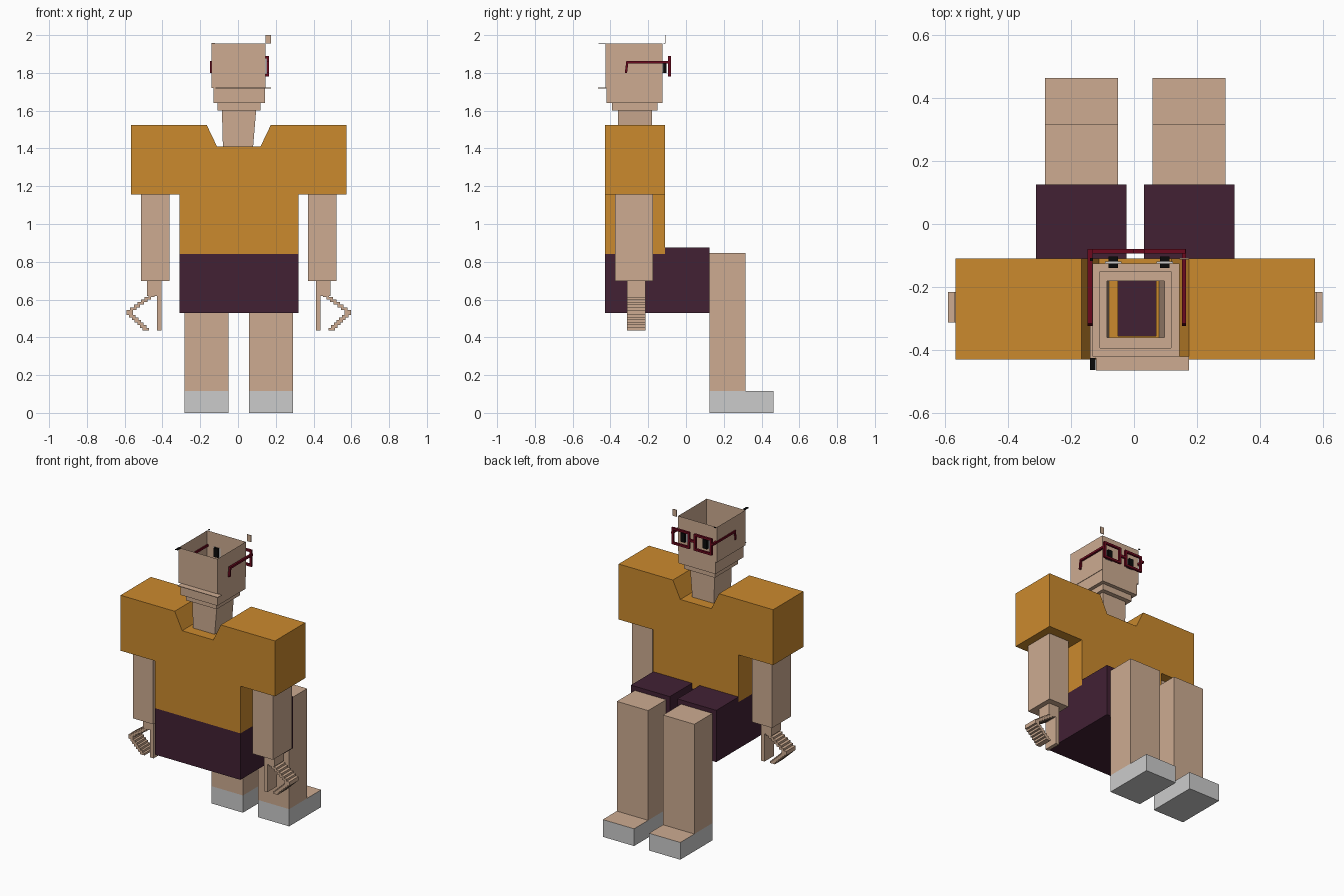
import bpy
import bmesh

cube = bpy.data.objects.get("Cube")
if cube:
    bpy.data.objects.remove(cube, do_unlink=True)


def material(name, color):
    m = bpy.data.materials.new(name)
    m.use_nodes = True
    m.diffuse_color = (*color, 1)
    m.node_tree.nodes["Principled BSDF"].inputs["Base Color"].default_value = (*color, 1)
    return m


SKIN = material("skin", (0.61, 0.41, 0.285))
ORANGE = material("orange_cloth", (0.60, 0.255, 0.027))
PURPLE = material("plum_cloth", (0.054, 0.015, 0.034))
GREY = material("light_grey", (0.60, 0.60, 0.60))
RED = material("dark_red", (0.15, 0.003, 0.013))
BLACK = material("black", (0.003, 0.003, 0.003))


def finish(name, bm, *mats):
    bmesh.ops.recalc_face_normals(bm, faces=bm.faces)
    mesh = bpy.data.meshes.new(name)
    bm.to_mesh(mesh)
    bm.free()
    for m in mats:
        mesh.materials.append(m)
    ob = bpy.data.objects.new(name, mesh)
    bpy.context.collection.objects.link(ob)
    return ob


def add_box(bm, x, y, z):
    """Add a box given its (min, max) range on each axis."""
    for v in bmesh.ops.create_cube(bm, size=1)["verts"]:
        v.co = [a + (b - a) * (c + 0.5) for (a, b), c in zip((x, y, z), v.co)]


def boxes(name, mats, *ranges):
    bm = bmesh.new()
    for r in ranges:
        add_box(bm, *r)
    return finish(name, bm, *mats)


MID = 0.004  # the body's centre line


def span(side, a, b):
    """Range from distance a to b off the centre line, on one side."""
    return tuple(sorted((MID + side * a, MID + side * b)))


# Shirt: one T-shaped outline with a V neck, extruded front to back
half = [(0.115, 1.41), (0.17, 1.525), (0.57, 1.525), (0.57, 1.155),
        (0.315, 1.155), (0.315, 0.84)]
outline = [(MID + x, z) for x, z in half] + [(MID - x, z) for x, z in reversed(half)]
bm = bmesh.new()
face = bm.faces.new([bm.verts.new((x, -0.43, z)) for x, z in outline])
front = bmesh.ops.extrude_face_region(bm, geom=[face])["geom"]
for v in front:
    if isinstance(v, bmesh.types.BMVert):
        v.co.y = -0.11
shirt = finish("shirt", bm, ORANGE)

# Opening below the hollow neck
cutter = boxes("neck_cutter", [ORANGE], ((-0.05, 0.07), (-0.355, -0.18), (0.8, 1.5)))
cutter.hide_render = True
cut = shirt.modifiers.new("neck_hole", "BOOLEAN")
cut.operation = "DIFFERENCE"
cut.object = cutter
bpy.context.view_layer.objects.active = shirt
bpy.ops.object.modifier_apply(modifier=cut.name)
bpy.data.objects.remove(cutter, do_unlink=True)

# Head and neck: an open stepped shell
rings = [(-0.14, 0.145, -0.425, -0.125, 1.955), (-0.14, 0.145, -0.425, -0.125, 1.72),
         (-0.13, 0.142, -0.42, -0.125, 1.72), (-0.13, 0.142, -0.42, -0.125, 1.64),
         (-0.108, 0.118, -0.393, -0.15, 1.64), (-0.108, 0.118, -0.393, -0.15, 1.60),
         (-0.085, 0.096, -0.36, -0.18, 1.60), (-0.08, 0.08, -0.36, -0.18, 1.41)]
bm = bmesh.new()
previous = None
for x0, x1, y0, y1, z in rings:
    ring = [bm.verts.new(p) for p in ((x0, y0, z), (x1, y0, z), (x1, y1, z), (x0, y1, z))]
    if previous:
        for i in range(4):
            j = (i + 1) % 4
            bm.faces.new((previous[i], previous[j], ring[j], ring[i]))
    previous = ring
finish("head_and_neck", bm, SKIN)

# Small flat tabs around the head
boxes("nape_plate", [SKIN], ((-0.12, 0.175), (-0.465, -0.42), (1.718, 1.722)))
boxes("corner_tab", [SKIN], ((0.145, 0.175), (-0.112, -0.108), (1.955, 2.0)))
boxes("dark_tabs", [BLACK], ((-0.14, -0.122), (-0.463, -0.425), (1.955, 1.958)),
      ((-0.14, -0.13), (-0.118, -0.108), (1.955, 1.958)))

# Eyes and spectacles
EYES = {"right": -0.066, "left": 0.098}
for side, x in EYES.items():
    boxes(side + "_eye_white", [GREY], ((x - 0.026, x + 0.026), (-0.126, -0.119), (1.80, 1.86)))
    boxes(side + "_pupil", [BLACK], ((x - 0.015, x + 0.015), (-0.14, -0.103), (1.80, 1.86)))

T = 0.014
Y = (-0.094, -0.08)
bars = [((-0.005, 0.037), Y, (1.83, 1.845))]
for x in EYES.values():
    x0, x1 = x - 0.066, x + 0.066
    bars += [((x0, x1), Y, (1.78, 1.78 + T)), ((x0, x1), Y, (1.89 - T, 1.89)),
             ((x0, x0 + T), Y, (1.78, 1.89)), ((x1 - T, x1), Y, (1.78, 1.89))]
spectacles = boxes("spectacles_frame", [RED], *bars)
for side, x in (("right", (-0.147, -0.132)), ("left", (0.152, 0.165))):
    bm = bmesh.new()
    add_box(bm, x, (-0.312, -0.08), (1.85, 1.864))
    add_box(bm, x, (-0.316, -0.304), (1.80, 1.864))
    for v in bm.verts:
        if v.co.z < 1.81:
            v.co.y -= 0.008
    finish(side + "_temple", bm, RED)

# Hips
boxes("hips", [PURPLE], (span(1, -0.315, 0.315), (-0.43, -0.11), (0.53, 0.84)))

for side, s in (("right", -1), ("left", 1)):
    # Legs
    boxes(side + "_thigh", [PURPLE], (span(s, 0.028, 0.315), (-0.11, 0.125), (0.53, 0.875)))
    boxes(side + "_shin", [SKIN], (span(s, 0.055, 0.286), (0.125, 0.315), (0.115, 0.847)))
    foot = boxes(side + "_foot", [GREY, SKIN],
                 (span(s, 0.055, 0.286), (0.125, 0.463), (0, 0.115)))
    for p in foot.data.polygons:
        p.material_index = int(p.normal.z > 0.5)

    # Arms
    boxes(side + "_forearm", [SKIN], (span(s, 0.367, 0.517), (-0.375, -0.175), (0.697, 1.155)))
    palm_y = (-0.313, -0.215)
    boxes(side + "_wrist", [SKIN], (span(s, 0.408, 0.485), palm_y, (0.62, 0.697)))
    boxes(side + "_thumb", [SKIN], (span(s, 0.408, 0.433), palm_y, (0.435, 0.62)))

    # Curled fingers: stepped slabs going out and back in
    bm = bmesh.new()
    steps = 14
    height = 0.19 / steps
    for i in range(steps):
        out = i / 6 if i < 7 else (13 - i) / 6
        inner = (0.445 if i < 7 else 0.475) + out * (0.115 if i < 7 else 0.085)
        top = 0.627 - i * height
        add_box(bm, span(s, inner, inner + 0.034), palm_y, (top - height, top))
    finish(side + "_fingers", bm, SKIN)
